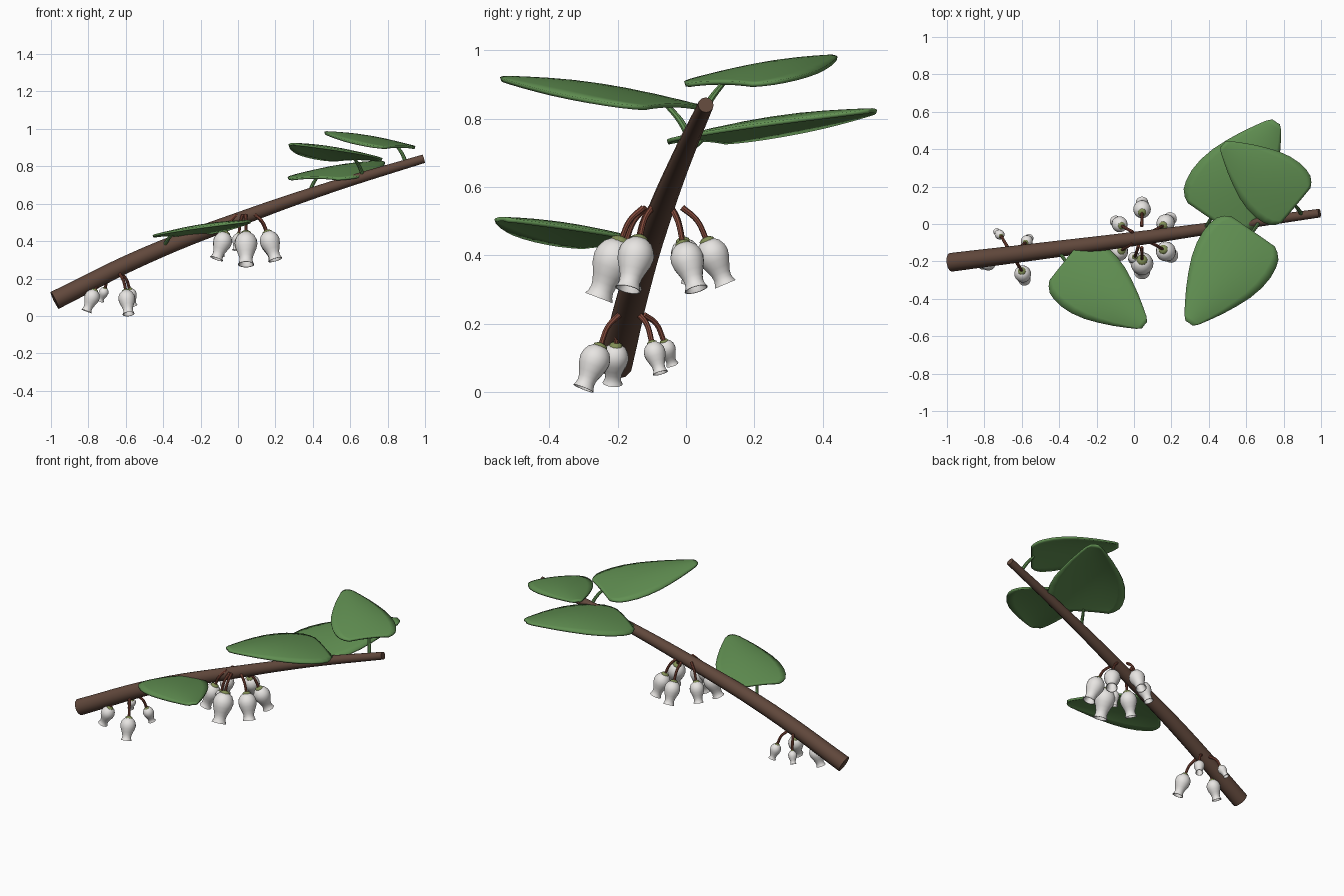
import bpy, bmesh, math
from mathutils import Vector, Matrix

if "Cube" in bpy.data.objects:
    bpy.data.objects.remove(bpy.data.objects["Cube"])


def mat(name, rgb):
    m = bpy.data.materials.new(name)
    m.diffuse_color = (*rgb, 1)
    m.use_nodes = True
    m.node_tree.nodes["Principled BSDF"].inputs["Base Color"].default_value = m.diffuse_color
    return m


BARK = mat("bark", (0.12, 0.065, 0.045))
GREEN = mat("leaf_green", (0.12, 0.28, 0.085))
STALK = mat("stalk_red", (0.23, 0.07, 0.045))
CALYX = mat("calyx_green", (0.22, 0.27, 0.09))
WHITE = mat("petal_white", (0.8, 0.78, 0.76))


def smooth(ob, angle=40):
    bpy.ops.object.select_all(action='DESELECT')
    ob.select_set(True)
    bpy.context.view_layer.objects.active = ob
    bpy.ops.object.shade_smooth_by_angle(angle=math.radians(angle))


def tube(name, pts, radii, material, res=3):
    cu = bpy.data.curves.new(name, 'CURVE')
    cu.dimensions = '3D'
    cu.bevel_depth = 1
    cu.bevel_resolution = res
    cu.resolution_u = 6
    cu.use_fill_caps = True
    sp = cu.splines.new('BEZIER')
    sp.bezier_points.add(len(pts) - 1)
    for bp, p, r in zip(sp.bezier_points, pts, radii):
        bp.co = p
        bp.radius = r
        bp.handle_left_type = bp.handle_right_type = 'AUTO'
    ob = bpy.data.objects.new(name, cu)
    bpy.context.collection.objects.link(ob)
    bpy.ops.object.select_all(action='DESELECT')
    ob.select_set(True)
    bpy.context.view_layer.objects.active = ob
    bpy.ops.object.convert(target='MESH')
    ob = bpy.context.object
    ob.data.materials.clear()
    ob.data.materials.append(material)
    smooth(ob)
    return ob


def mesh_object(name, bm, material):
    bmesh.ops.recalc_face_normals(bm, faces=bm.faces)
    me = bpy.data.meshes.new(name)
    bm.to_mesh(me)
    bm.free()
    me.materials.append(material)
    ob = bpy.data.objects.new(name, me)
    bpy.context.collection.objects.link(ob)
    return ob


def lathe(name, profile, matrix, material, seg=18):
    bm = bmesh.new()
    vs = [bm.verts.new((r, 0, z)) for r, z in profile]
    es = [bm.edges.new(p) for p in zip(vs, vs[1:])]
    bmesh.ops.spin(bm, geom=vs + es, cent=(0, 0, 0), axis=(0, 0, 1),
                   angle=math.tau, steps=seg)
    bmesh.ops.remove_doubles(bm, verts=bm.verts, dist=1e-5)
    bm.transform(matrix)
    ob = mesh_object(name, bm, material)
    smooth(ob, 50)
    return ob


# main branch
BR = [Vector(p) for p in ((-.98, -.205, .083), (-.5, -.145, .32), (0, -.08, .515),
                          (.5, -.01, .69), (.992, .058, .84))]
tube("branch", BR, (.05, .045, .038, .03, .023), BARK, 4)

# leaves: broad flat base, rounded shoulders, tapering tip (fraction of length)
OUT = [(0, .235), (.03, .285), (.08, .33), (.15, .352), (.25, .362), (.37, .35),
       (.5, .315), (.63, .26), (.76, .195), (.88, .125), (.96, .075), (1, .035)]


def leaf(name, foot, base, tip):
    base, tip = Vector(base), Vector(tip)
    axis = tip - base
    L = axis.length
    side = axis.cross(Vector((0, 0, 1))).normalized()
    up = side.cross(axis).normalized()
    n = 10
    bm = bmesh.new()
    rows = []
    for t, w in OUT:
        row = []
        for i in range(n + 1):
            v = 2 * i / n - 1
            dome = .045 * math.sin(math.pi * (.1 + .85 * t)) * (1 - v * v) * L
            p = base + axis * t + side * (w * L * v) + up * (dome - .008 * L)
            row.append(bm.verts.new(p))
        rows.append(row)
    for a, b in zip(rows, rows[1:]):
        for i in range(n):
            bm.faces.new((a[i], a[i + 1], b[i + 1], b[i]))
    ob = mesh_object(name, bm, GREEN)
    mod = ob.modifiers.new("thickness", 'SOLIDIFY')
    mod.thickness = .012
    mod.offset = 0
    smooth(ob)
    # leaf stem, running a little way under the blade
    foot = Vector(foot)
    tube(name + "_stem", (foot, foot.lerp(base, .55), base + axis * .03),
         (.011, .01, .008), GREEN, 2)


leaf("leaf_front_upper", (.67, .01, .745), (.635, -.04, .835), (.295, -.53, .92))
leaf("leaf_back", (.38, -.03, .65), (.41, .03, .735), (.76, .545, .825))
leaf("leaf_tip", (.9, .045, .81), (.865, .10, .902), (.475, .425, .982))
leaf("leaf_front_lower", (-.4, -.14, .355), (-.37, -.2, .428), (.056, -.54, .507))

# urn-shaped bell profile, with the mouth folded back inside
BELL = [(0, 0), (.15, .02), (.25, .1), (.315, .22), (.335, .34), (.31, .48), (.25, .63),
        (.205, .75), (.19, .85), (.205, .93), (.24, 1), (.215, 1), (.165, .88), (.17, .72), (0, .5)]
CAP = [(0, -.06), (.08, -.055), (.15, -.01), (.165, .05), (.14, .08), (0, .08)]


def flower(name, start, top, end):
    start, top, end = Vector(start), Vector(top), Vector(end)
    d = end - top
    L = d.length
    rot = d.to_track_quat('Z', 'Y').to_matrix().to_4x4()
    m = Matrix.Translation(top) @ rot @ Matrix.Scale(L, 4)
    lathe(name + "_bell", BELL, m, WHITE)
    lathe(name + "_calyx", CAP, m, CALYX, 12)
    mid = start.lerp(top, .6) + Vector((0, 0, .02))
    tube(name + "_stalk", (start, mid, top), (.009, .008, .008), STALK, 2)


def cluster(name, centre, spread, flowers):
    c = Vector(centre)
    for i, (top, end) in enumerate(flowers):
        out = Vector(top) - c
        out.z = 0
        flower(f"{name}_{i + 1}", c + out * spread, top, end)


# middle cluster
cluster("middle_flower", (.04, -.07, .54), .45, [
    ((.043, .06, .445), (.043, .115, .315)),
    ((.155, -.01, .435), (.195, .03, .3)),
    ((.155, -.135, .45), (.2, -.17, .3)),
    ((.043, -.19, .445), (.043, -.255, .275)),
    ((-.065, -.14, .445), (-.115, -.165, .305)),
    ((-.065, -.01, .445), (-.1, .015, .325)),
    ((.005, -.175, .44), (-.01, -.19, .35))])

# lower cluster
cluster("lower_flower", (-.655, -.16, .225), .4, [
    ((-.6, -.25, .135), (-.585, -.3, .01)),
    ((-.765, -.205, .138), (-.81, -.215, .025)),
    ((-.58, -.1, .145), (-.56, -.075, .055)),
    ((-.71, -.065, .15), (-.735, -.04, .08))])
